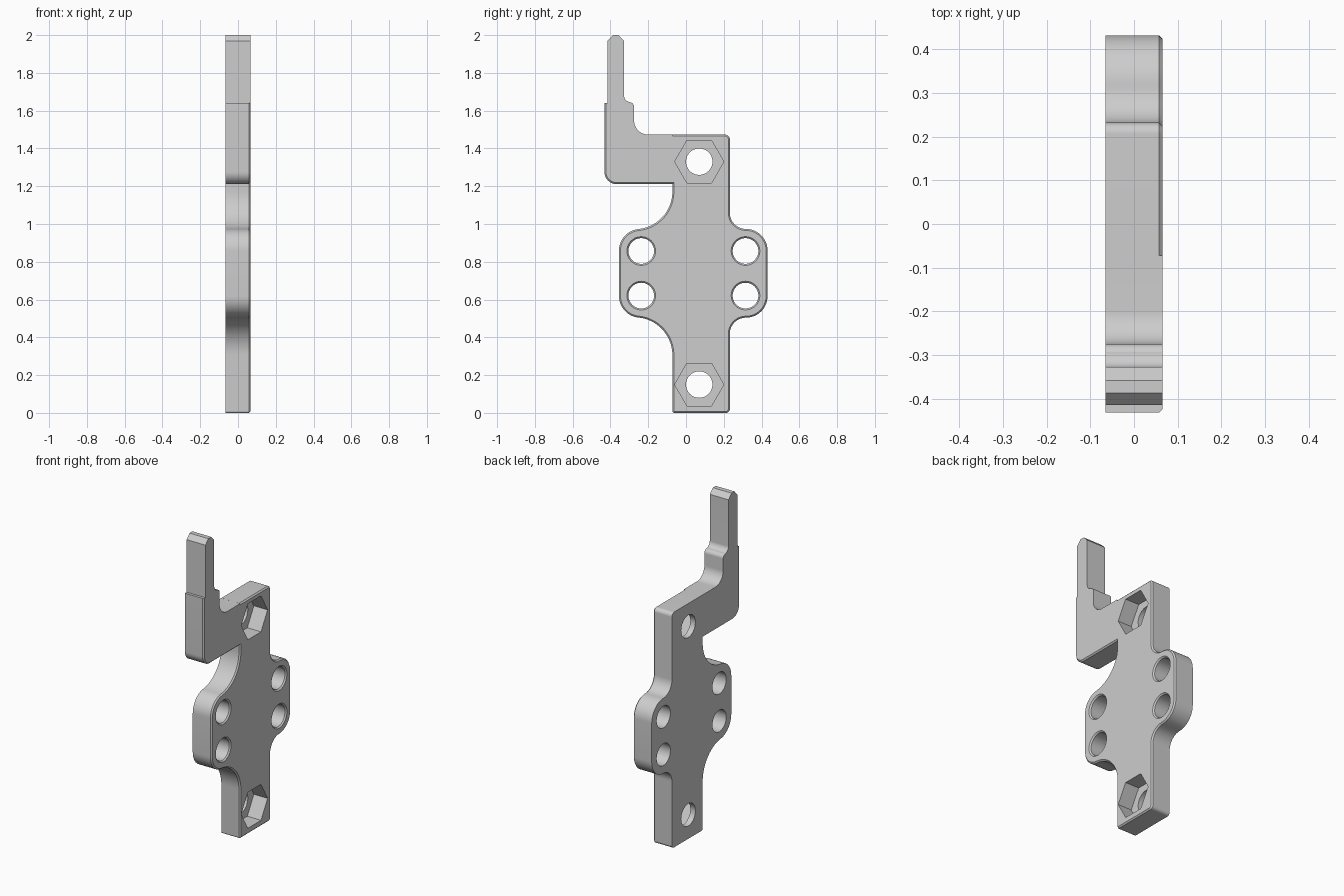
import bpy, bmesh, math
from mathutils import Vector
from mathutils.geometry import delaunay_2d_cdt

cube = bpy.data.objects.get("Cube")
if cube:
    bpy.data.objects.remove(cube, do_unlink=True)

T = 0.065          # half thickness
FLOOR = -0.03      # floor of the nut pockets
MID = 0.739        # height about which the side lobes mirror
CHAMFER = 0.008


def arc(cy, cz, r, a0, a1):
    """Points in the y-z plane, angles in degrees from +y."""
    n = max(3, round(abs(a1 - a0) / 6))
    return [(cy + r * math.cos(math.radians(a0 + (a1 - a0) * i / n)),
             cz + r * math.sin(math.radians(a0 + (a1 - a0) * i / n)))
            for i in range(n + 1)]


def mirrored(points):
    return [(y, 2 * MID - z) for y, z in reversed(points)]


# Lower halves of the two lobes, each with its concave blend
right_low = arc(0.317, 0.619, 0.115, 0, -90) + arc(0.317, 0.419, 0.085, 90, 180)[1:]
left_low = arc(-0.272, 0.306, 0.2, 0, 84.2) + arc(-0.24, 0.619, 0.115, 264.2, 180)[1:]

# Whole outline, clockwise from the tip of the arm
outline = [(-0.415, 1.97), (-0.387, 2.0), (-0.358, 2.0), (-0.328, 1.97)]
outline += arc(-0.293, 1.68, 0.035, 180, 270)
outline += arc(-0.3, 1.62, 0.025, 90, 0)
outline += arc(-0.2, 1.548, 0.075, 180, 270)
outline += [(-0.072, 1.473), (-0.072, 1.4732)]
outline += arc(0.207, 1.4482, 0.025, 90, 0)
outline += mirrored(right_low) + right_low
outline += arc(0.212, 0.02, 0.02, 0, -90)
outline += arc(-0.062, 0.01, 0.01, 270, 180)
outline += left_low + mirrored(left_low)
outline += [(-0.072, 1.211)]
outline += arc(-0.367, 1.276, 0.065, 270, 180)
outline += [(-0.432, 1.641), (-0.415, 1.641)]


def edge_offset(p, q):
    """Inward normal and chamfer width of an edge; the thin arm stays sharp."""
    m, d = (p + q) / 2, (q - p).normalized()
    sharp = m.y > 1.46 and -0.43 < m.x < -0.0719
    return Vector((d.y, -d.x)), 0 if sharp else CHAMFER


def inset(points):
    """Move each outline point inwards by the chamfers of its two edges."""
    result = []
    for i, p in enumerate(points):
        n0, w0 = edge_offset(points[i - 1], p)
        n1, w1 = edge_offset(p, points[(i + 1) % len(points)])
        result.append(p + (n0 * w0 + n1 * w1) / (1 + n0.dot(n1)))
    return result


bm = bmesh.new()


def ring(x, points):
    return [bm.verts.new((x, p[0], p[1])) for p in points]


def circle_ring(x, centre, r, sides=48):
    steps = [math.tau * i / sides for i in range(sides)]
    return ring(x, [(centre[0] + r * math.cos(a), centre[1] + r * math.sin(a))
                    for a in steps])


def wall(*rings):
    """Join successive rings of equal length with quads."""
    for a, b in zip(rings, rings[1:]):
        for i in range(len(a)):
            bm.faces.new((a[i - 1], a[i], b[i], b[i - 1]))


def cap(outer, holes):
    """Fill a flat face inside the outer ring, leaving the hole rings open."""
    verts, edges = [], []
    for loop in [outer] + holes:
        start = len(verts)
        verts += loop
        edges += [(start + i, start + (i + 1) % len(loop)) for i in range(len(loop))]
    flat = [Vector((v.co.y, v.co.z)) for v in verts]
    _, _, tris, origin, _, _ = delaunay_2d_cdt(flat, edges, [], 1, 1e-6)
    bounds = []
    for loop in holes:
        centre = sum((v.co for v in loop), Vector()) / len(loop)
        radius = (loop[0].co - centre).length * math.cos(math.pi / len(loop))
        bounds.append((centre, radius - 1e-5))
    for tri in tris:
        corners = [verts[origin[i][0]] for i in tri]
        middle = sum((v.co for v in corners), Vector()) / 3
        if all((middle - c).length > r for c, r in bounds):
            bm.faces.new(corners)


# Rim of the plate with its one-sided chamfer
rim = [Vector(p) for p in outline]
back, base, front = ring(-T, rim), ring(T - CHAMFER, rim), ring(T, inset(rim))
wall(back, base, front)
back_holes, front_holes = [], []

# Four countersunk lobe holes
for centre in [(y, z) for y in (-0.237, 0.315) for z in (0.621, 0.857)]:
    rings = [circle_ring(-T, centre, 0.068), circle_ring(T - CHAMFER, centre, 0.068),
             circle_ring(T, centre, 0.076)]
    wall(*rings)
    back_holes.append(rings[0])
    front_holes.append(rings[-1])

# Two bolt holes with hexagonal nut pockets
for centre in [(0.07, 0.15), (0.07, 1.33)]:
    bolt = [circle_ring(x, centre, 0.07) for x in (-T, FLOOR)]
    pocket = [circle_ring(x, centre, 0.13, 6) for x in (FLOOR, T)]
    wall(*bolt)
    wall(*pocket)
    cap(pocket[0], [bolt[1]])
    back_holes.append(bolt[0])
    front_holes.append(pocket[1])

# Flat faces of the plate
cap(back, back_holes)
cap(front, front_holes)
bmesh.ops.recalc_face_normals(bm, faces=bm.faces)
mesh = bpy.data.meshes.new("bracket_plate")
bm.to_mesh(mesh)
bm.free()
plate = bpy.data.objects.new("bracket_plate", mesh)
bpy.context.collection.objects.link(plate)
bpy.context.view_layer.objects.active = plate
plate.select_set(True)

# Single grey finish
grey = bpy.data.materials.new("mid_grey")
grey.use_nodes = True
colour = (0.61, 0.61, 0.61, 1)
grey.diffuse_color = colour
grey.node_tree.nodes["Principled BSDF"].inputs["Base Color"].default_value = colour
mesh.materials.append(grey)
bpy.ops.object.shade_smooth_by_angle(angle=math.radians(30))
